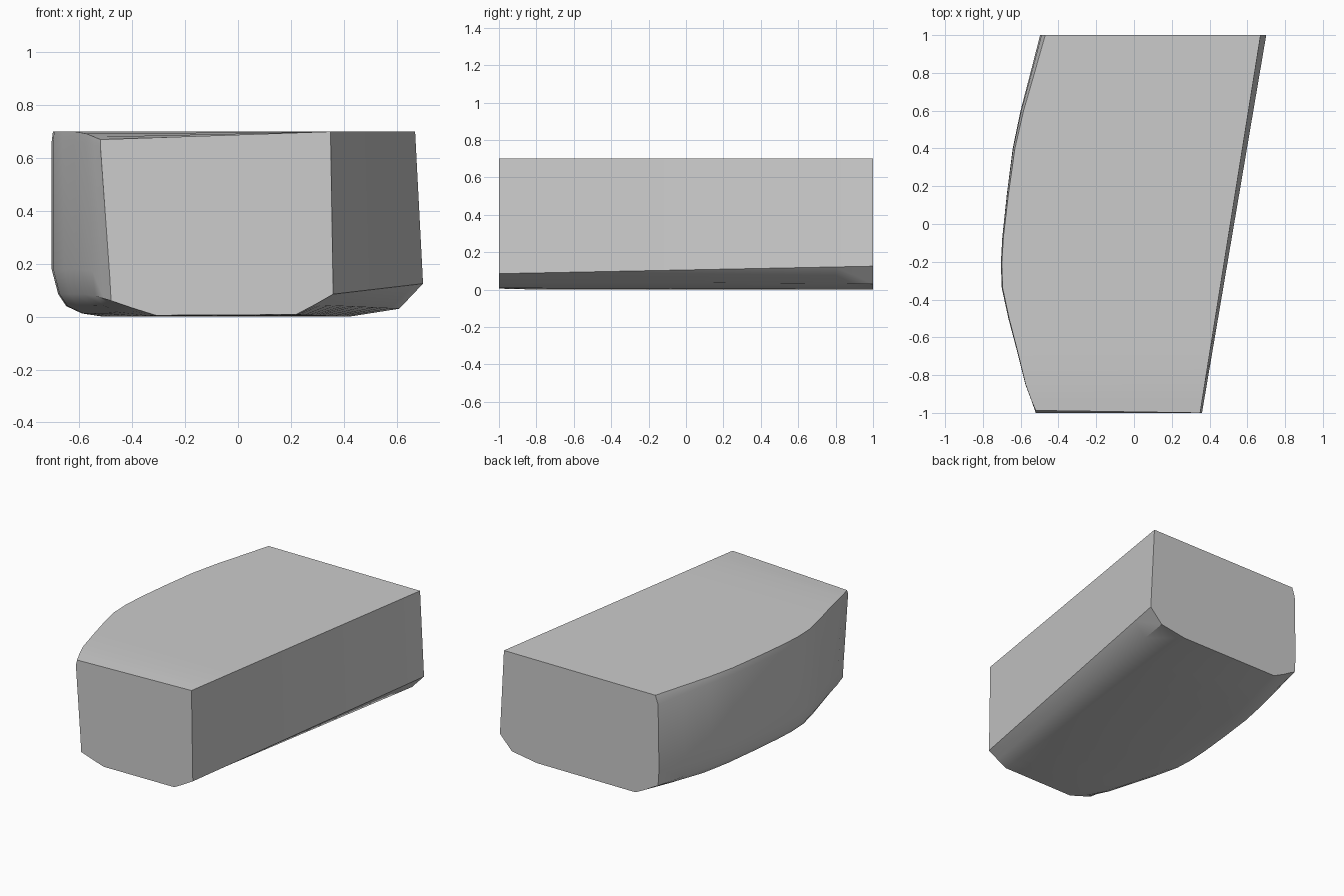
import bpy, bmesh, math

cube = bpy.data.objects.get("Cube")
if cube:
    bpy.data.objects.remove(cube, do_unlink=True)

grey = bpy.data.materials.new("plain_grey")
grey.use_nodes = True
colour = (0.6, 0.6, 0.6, 1)
grey.diffuse_color = colour
grey.node_tree.nodes["Principled BSDF"].inputs["Base Color"].default_value = colour

# Straight side (x, z), top to bottom, at the front and back ends
STRAIGHT_FRONT = [(.35, .70), (.36, .085), (.29, .045), (.22, .008)]
STRAIGHT_BACK = [(.67, .70), (.70, .125), (.61, .03), (.42, 0)]
# Bulging side (x, z), bottom to top, at the front, widest point and back
BULGE_FRONT = [(-.31, .005), (-.40, .033), (-.45, .05), (-.48, .06),
               (-.485, .15), (-.52, .64), (-.52, .67)]
BULGE_MID = [(-.51, 0), (-.59, .012), (-.65, .04), (-.68, .085),
             (-.705, .18), (-.705, .66), (-.70, .70)]
BULGE_BACK = [(-.32, 0), (-.40, .04), (-.45, .07), (-.49, .09),
              (-.497, .2), (-.49, .64), (-.47, .70)]
# Plan outline of the bulge: (y, half width)
OUTLINE = [(-1, .52), (-.93, .545), (-.85, .575), (-.67, .62), (-.50, .665),
           (-.34, .70), (-.21, .705), (-.07, .697), (.15, .673), (.4, .64),
           (.6, .597), (.8, .543), (1, .49)]


def blend(a, b, tx, tz):
    return [(p[0] + (q[0] - p[0]) * tx, p[1] + (q[1] - p[1]) * tz)
            for p, q in zip(a, b)]


def section(y, width):
    along = (y + 1) / 2
    end, end_width = (BULGE_FRONT, .52) if y < -.21 else (BULGE_BACK, .49)
    t = (width - end_width) / (.705 - end_width)
    return (blend(STRAIGHT_FRONT, STRAIGHT_BACK, along, along)
            + blend(end, BULGE_MID, t, min(1, t * 2.5)))


# Body lofted through the cross-sections
bm = bmesh.new()
rings = [[bm.verts.new((x, y, z)) for x, z in section(y, w)] for y, w in OUTLINE]
rings[0][-1].co.y = -.987
for a, b in zip(rings, rings[1:]):
    for i in range(len(a)):
        j = (i + 1) % len(a)
        bm.faces.new((a[i], a[j], b[j], b[i]))
bm.faces.new(rings[0])
bm.faces.new(rings[-1])
bmesh.ops.recalc_face_normals(bm, faces=bm.faces)

mesh = bpy.data.meshes.new("block_body")
bm.to_mesh(mesh)
bm.free()
mesh.materials.append(grey)
body = bpy.data.objects.new("block_body", mesh)
bpy.context.collection.objects.link(body)
bpy.context.view_layer.objects.active = body
body.select_set(True)
bpy.ops.object.shade_smooth_by_angle(angle=math.radians(35))
